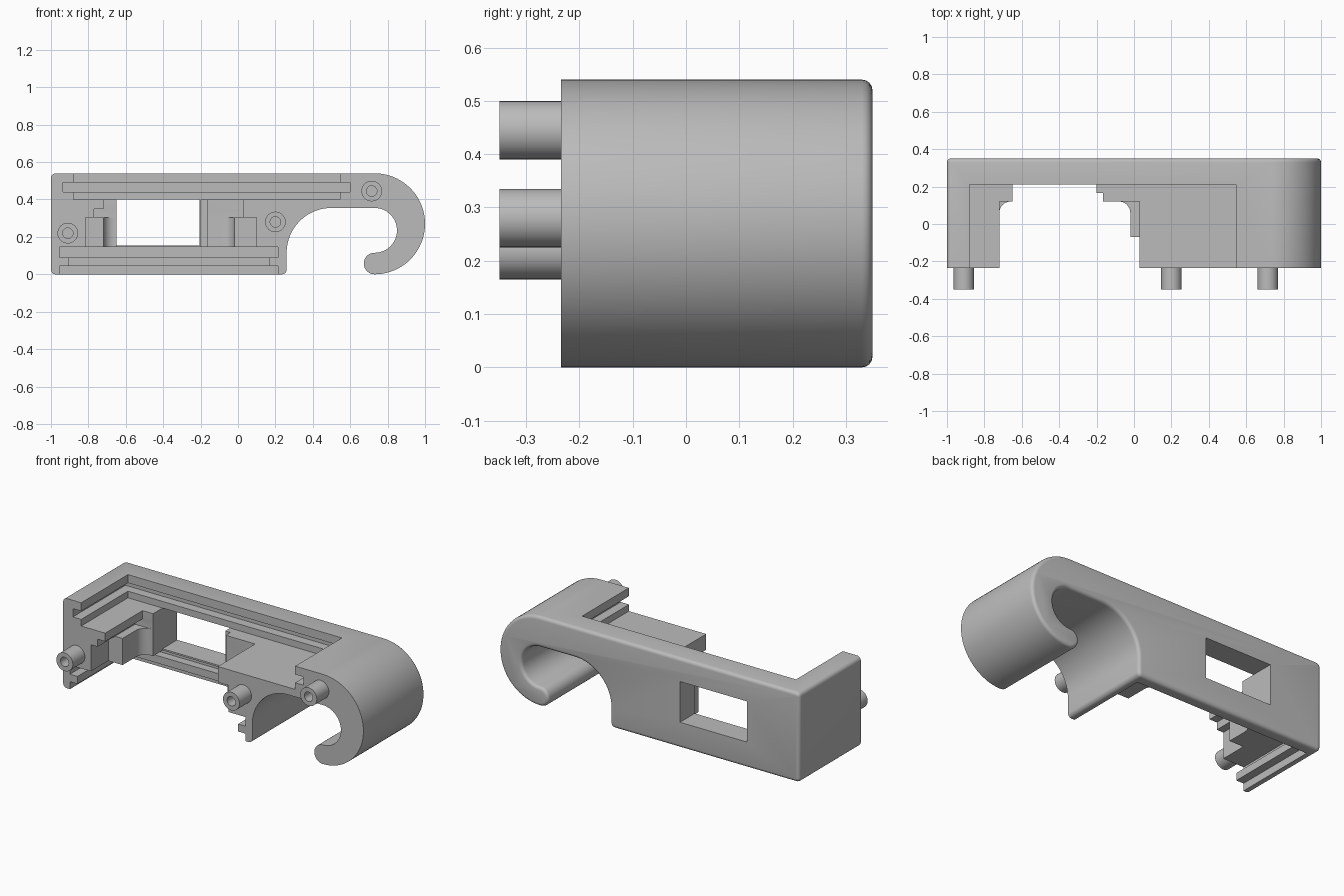
import bpy, bmesh, math
from mathutils import Vector

if "Cube" in bpy.data.objects:
    bpy.data.objects.remove(bpy.data.objects["Cube"], do_unlink=True)

grey = bpy.data.materials.new("light grey plastic")
grey.use_nodes = True
colour = (0.5, 0.5, 0.5, 1)
grey.diffuse_color = colour
grey.node_tree.nodes["Principled BSDF"].inputs["Base Color"].default_value = colour

FRONT, BACK, OPEN = -0.235, 0.35, -0.4


def arc(cx, cy, r, a0, a1, n=8):
    angles = [math.radians(a0 + (a1 - a0) * i / n) for i in range(n + 1)]
    return [(cx + r * math.cos(a), cy + r * math.sin(a)) for a in angles]


def prism(name, points, offset, direction, back_bevel=0):
    """Extrude a list of 3D points into a solid."""
    bm = bmesh.new()
    verts = [bm.verts.new(p) for p in points]
    bm.faces.new(verts)
    bmesh.ops.remove_doubles(bm, verts=bm.verts, dist=0.0005)
    base = bm.faces[:]
    out = bmesh.ops.extrude_face_region(bm, geom=base, use_keep_orig=True)
    moved = [v for v in out["geom"] if isinstance(v, bmesh.types.BMVert)]
    bmesh.ops.translate(bm, verts=moved, vec=Vector(direction) * offset)
    bmesh.ops.recalc_face_normals(bm, faces=bm.faces)
    if back_bevel:
        rim = [e for e in bm.edges if all(v.co.y > BACK - 0.001 for v in e.verts)]
        bmesh.ops.bevel(bm, geom=rim, offset=back_bevel, offset_type='OFFSET',
                        segments=4, profile=0.5, affect='EDGES', clamp_overlap=False)
    mesh = bpy.data.meshes.new(name)
    bm.to_mesh(mesh)
    bm.free()
    mesh.materials.append(grey)
    ob = bpy.data.objects.new(name, mesh)
    bpy.context.collection.objects.link(ob)
    return ob


def plan(name, points, z0, z1):
    return prism(name, [(x, y, z0) for x, y in points], z1 - z0, (0, 0, 1))


def box(name, x0, x1, y1, z0, z1):
    return plan(name, [(x0, OPEN), (x1, OPEN), (x1, y1), (x0, y1)], z0, z1)


def smooth(ob):
    bpy.ops.object.select_all(action='DESELECT')
    ob.select_set(True)
    bpy.context.view_layer.objects.active = ob
    bpy.ops.object.shade_smooth_by_angle(angle=math.radians(30))


# Housing with a hook at one end, rounded along its back rim
outline = (arc(-0.975, 0.025, 0.025, 180, 270, 5)
           + arc(0.235, 0.025, 0.025, 270, 360, 5)
           + arc(0.5, 0.115, 0.24, 180, 90, 20)
           + arc(0.73, 0.235, 0.12, 90, -90, 28)
           + arc(0.73, 0.0575, 0.0575, 90, 270, 18)
           + arc(0.73, 0.27, 0.27, -90, 90, 40)
           + arc(-0.975, 0.515, 0.025, 90, 180, 5))
body = prism("hooked_housing", [(x, FRONT, z) for x, z in outline],
             BACK - FRONT, (0, 1, 0), back_bevel=0.02)

# Inner pocket, with filleted rear corners
pocket = ([(-0.815, OPEN), (0.10, OPEN), (0.10, -0.07), (-0.02, -0.07)]
          + arc(-0.08, 0.06, 0.06, 0, 90)
          + [(-0.165, 0.12), (-0.165, 0.165), (-0.2, 0.165), (-0.2, 0.21),
             (-0.65, 0.21), (-0.65, 0.12)]
          + arc(-0.66, 0.06, 0.06, 90, 180)
          + [(-0.72, -0.07), (-0.815, -0.07)])


def ledge(name, x0, x1, z0, z1):
    return plan(name, [(x0, OPEN), (x1, OPEN), (x1, 0.12), (-0.165, 0.12),
                       (-0.165, 0.165), (-0.2, 0.165), (-0.2, 0.21),
                       (-0.65, 0.21), (-0.65, 0.12), (x0, 0.12)], z0, z1)


cutters = [
    # Sliding cover rails, above and below
    box("upper_slot", -0.88, 0.545, 0.21, 0.40, 0.70),
    box("upper_groove", -0.935, 0.60, 0.265, 0.44, 0.49),
    box("lower_slot", -0.905, 0.165, 0.235, -0.2, 0.145),
    box("lower_groove", -0.955, 0.215, 0.285, 0.09, 0.145),
    box("lower_cover_seat", -0.955, 0.215, 0.285, -0.2, 0.045),
    # Stepped pocket and the window through the back wall
    plan("pocket", pocket, 0.12, 0.305),
    ledge("middle_ledge", -0.77, 0.03, 0.305, 0.35),
    ledge("top_ledge", -0.72, 0.03, 0.35, 0.42),
    box("window", -0.65, -0.205, 0.6, 0.155, 0.40),
]
for cutter in cutters:
    cutter.hide_render = True
    mod = body.modifiers.new(cutter.name, 'BOOLEAN')
    mod.operation = 'DIFFERENCE'
    mod.solver = 'EXACT'
    mod.object = cutter
bpy.context.view_layer.update()
graph = bpy.context.evaluated_depsgraph_get()
carved = bpy.data.meshes.new_from_object(body.evaluated_get(graph))
body.modifiers.clear()
body.data = carved
for cutter in cutters:
    bpy.data.objects.remove(cutter, do_unlink=True)
smooth(body)

# Hollow locating pegs on the front face
for name, x, z in (("right", -0.91, 0.22), ("middle", 0.2, 0.28), ("left", 0.715, 0.445)):
    bm = bmesh.new()
    n = 32
    profile = [(0.055, FRONT + 0.005), (0.055, -0.35), (0.028, -0.35), (0.028, FRONT - 0.001)]
    rings = []
    for r, y in profile:
        rings.append([bm.verts.new((px, y, pz)) for px, pz in arc(x, z, r, 0, 360, n)[:n]])
    for a, b in zip(rings, rings[1:]):
        for i in range(n):
            j = (i + 1) % n
            bm.faces.new((a[i], a[j], b[j], b[i]))
    bm.faces.new(rings[0])
    bm.faces.new(rings[-1])
    bmesh.ops.recalc_face_normals(bm, faces=bm.faces)
    mesh = bpy.data.meshes.new(name + "_peg")
    bm.to_mesh(mesh)
    bm.free()
    mesh.materials.append(grey)
    peg = bpy.data.objects.new(name + "_peg", mesh)
    bpy.context.collection.objects.link(peg)
    smooth(peg)
